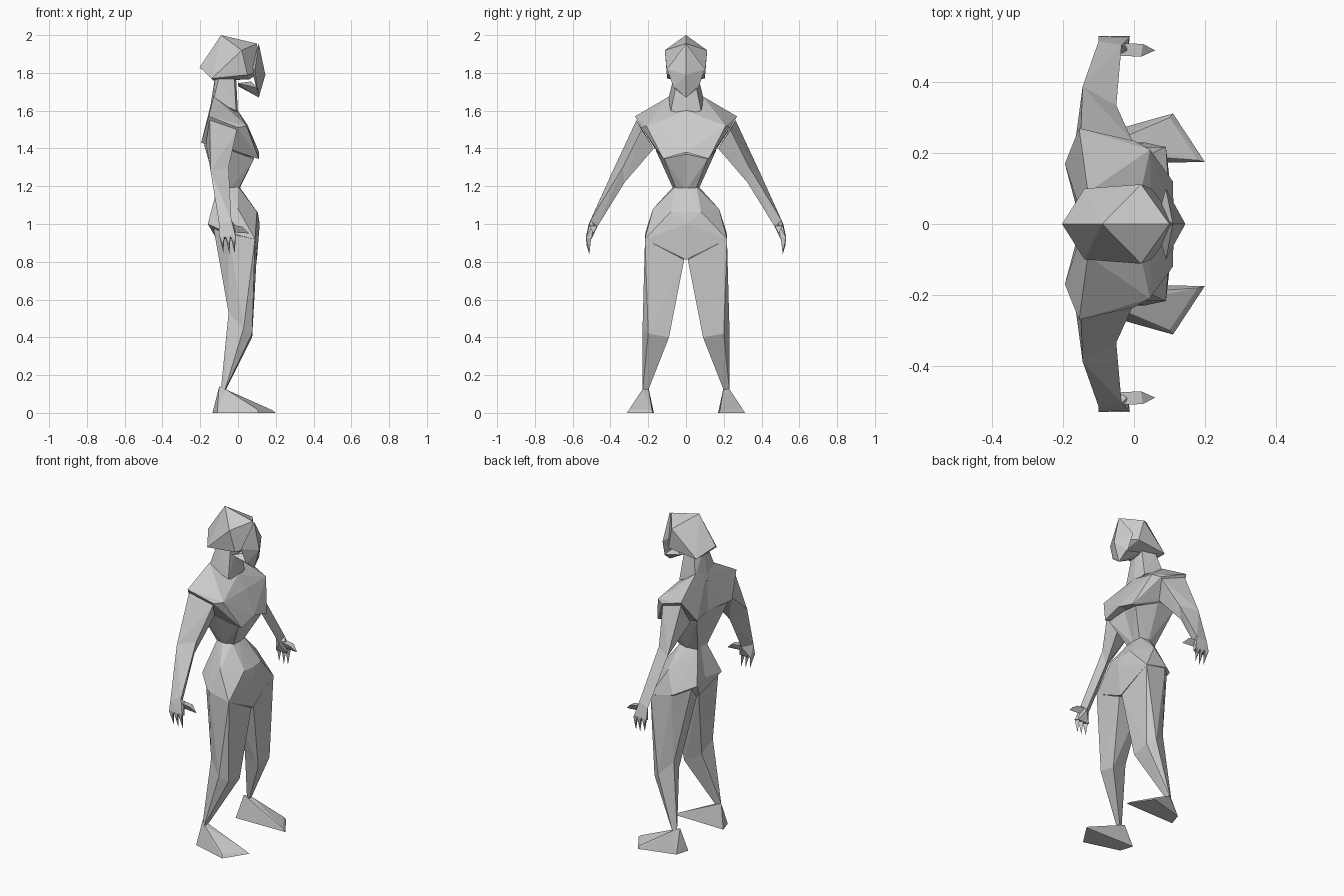
import bpy, bmesh

grey = bpy.data.materials.new("plain_grey")
grey.diffuse_color = (0.6, 0.6, 0.6, 1)


def facet(name, *pts):
    """Faceted solid around one side's corner points, mirrored across y = 0."""
    bm = bmesh.new()
    for p in pts:
        bm.verts.new(p)
    res = bmesh.ops.convex_hull(bm, input=bm.verts[:])
    loose = [v for v in bm.verts if not v.link_faces]
    bmesh.ops.delete(bm, geom=loose, context='VERTS')
    # open the inner wall so that mirrored halves join cleanly
    wall = [f for f in bm.faces if all(abs(v.co.y) < 1e-4 for v in f.verts)]
    bmesh.ops.delete(bm, geom=wall, context='FACES')
    bmesh.ops.recalc_face_normals(bm, faces=bm.faces[:])
    # the wall may leave normals ambiguous: point them away from the middle
    mid = sum((v.co for v in bm.verts), bm.verts[:][0].co * 0) / len(bm.verts)
    for f in bm.faces:
        f.normal_update()
        if f.normal.dot(f.calc_center_median() - mid) < 0:
            f.normal_flip()
    me = bpy.data.meshes.new(name)
    bm.to_mesh(me)
    bm.free()
    me.materials.append(grey)
    ob = bpy.data.objects.new(name, me)
    bpy.context.collection.objects.link(ob)
    m = ob.modifiers.new("mirror", 'MIRROR')
    m.use_axis = (False, True, False)
    m.merge_threshold = 0.0005
    return ob


# Head: faceted helmet-like skull and pointed face mask
facet("skull", (-0.09, 0, 2.0), (0.10, 0, 1.955), (0.02, 0.112, 1.92),
      (-0.203, 0, 1.83), (-0.14, 0.10, 1.77), (0.05, 0.10, 1.79),
      (0.125, 0, 1.81), (-0.13, 0, 1.76), (0.06, 0, 1.765))
facet("face_mask", (0.11, 0, 1.955), (0.145, 0, 1.79), (0.11, 0, 1.67),
      (0.10, 0.065, 1.72), (0.09, 0.10, 1.82), (0.07, 0.03, 1.83))
facet("jaw", (0.11, 0, 1.67), (0.105, 0.06, 1.72), (0.0, 0.06, 1.745),
      (0.0, 0, 1.73), (0.07, 0, 1.755))

# Neck
facet("neck", (-0.12, 0, 1.79), (-0.10, 0.065, 1.78), (-0.02, 0.045, 1.77),
      (-0.01, 0, 1.77), (-0.15, 0, 1.60), (-0.13, 0.095, 1.655),
      (-0.01, 0.08, 1.60), (0.0, 0, 1.58))

# Torso: chest with a spine groove, tapered midriff, pelvis
shoulder_back, shoulder_front = (-0.155, 0.27, 1.57), (0.0, 0.235, 1.51)
armpit, blade = (-0.04, 0.165, 1.40), (-0.195, 0.17, 1.43)
facet("chest", shoulder_back, shoulder_front, armpit, blade,
      (-0.13, 0.09, 1.675), (-0.14, 0, 1.65), (0.0, 0, 1.60),
      (0.045, 0.21, 1.52), (0.05, 0, 1.525), (0.11, 0.12, 1.345),
      (0.112, 0, 1.38), (-0.15, 0, 1.42), (0.02, 0, 1.38))
facet("midriff", (0.085, 0.115, 1.345), (0.07, 0, 1.37), (-0.04, 0.16, 1.39),
      (-0.18, 0.15, 1.42), (-0.15, 0, 1.42), (0.005, 0, 1.18),
      (0.0, 0.05, 1.18), (-0.05, 0.065, 1.18), (-0.11, 0.045, 1.18),
      (-0.10, 0, 1.18))
facet("pelvis", (0.005, 0, 1.20), (0.0, 0.055, 1.20), (-0.06, 0.065, 1.20),
      (-0.11, 0.045, 1.19), (-0.10, 0, 1.19), (0.10, 0.08, 1.065),
      (0.105, 0, 1.06), (0.0, 0.175, 1.08), (0.115, 0, 1.0),
      (0.09, 0.218, 0.92), (-0.06, 0.215, 0.955), (-0.16, 0.12, 1.0),
      (-0.13, 0, 1.0), (-0.09, 0, 0.88), (0.10, 0, 0.81))

# Arms
elbow = [(-0.145, 0.388, 1.28), (-0.05, 0.335, 1.30), (-0.07, 0.325, 1.22)]
wrist = [(-0.10, 0.515, 1.0), (-0.035, 0.505, 1.02), (-0.05, 0.47, 0.985)]
facet("upper_arm", (-0.15, 0.262, 1.55), (-0.005, 0.235, 1.50),
      (-0.04, 0.17, 1.40), (-0.17, 0.20, 1.43), *elbow)
facet("forearm", *elbow, *wrist)

# Hands: palm, curved fingers, thumb
facet("palm", *wrist, (-0.10, 0.53, 0.93), (-0.012, 0.528, 0.93),
      (-0.015, 0.50, 0.92), (-0.09, 0.50, 0.92), (-0.02, 0.49, 1.0))
for i, (x, tip) in enumerate([(-0.085, 0.85), (-0.053, 0.84), (-0.025, 0.845)]):
    facet(f"finger_{i + 1}", (x - 0.014, 0.53, 0.935), (x + 0.014, 0.53, 0.935),
          (x, 0.502, 0.925), (x + 0.004, 0.527, 0.89), (x + 0.007, 0.512, tip))
facet("thumb", (-0.04, 0.475, 0.995), (-0.03, 0.51, 0.995), (0.02, 0.472, 0.985),
      (0.025, 0.508, 0.985), (0.06, 0.49, 0.95), (-0.02, 0.49, 0.955))

# Legs
knee = [(0.03, 0.23, 0.45), (0.075, 0.09, 0.40), (0.075, 0.20, 0.42),
        (-0.05, 0.19, 0.53), (-0.03, 0.11, 0.46)]
facet("thigh", (0.09, 0.217, 0.92), (0.098, 0.01, 0.81), (-0.05, 0.21, 0.955),
      (-0.13, 0.13, 0.98), (-0.08, 0.01, 0.87), *knee)
facet("shin", *knee, (-0.09, 0.215, 0.13), (-0.065, 0.20, 0.12),
      (-0.07, 0.23, 0.12))

# Feet: splayed wedges
facet("foot", (-0.135, 0.17, 0), (-0.11, 0.25, 0), (-0.10, 0.20, 0.14),
      (-0.065, 0.23, 0.125), (-0.065, 0.20, 0.125), (0.20, 0.175, 0),
      (0.11, 0.312, 0), (0.18, 0.18, 0.015), (0.10, 0.30, 0.02))
